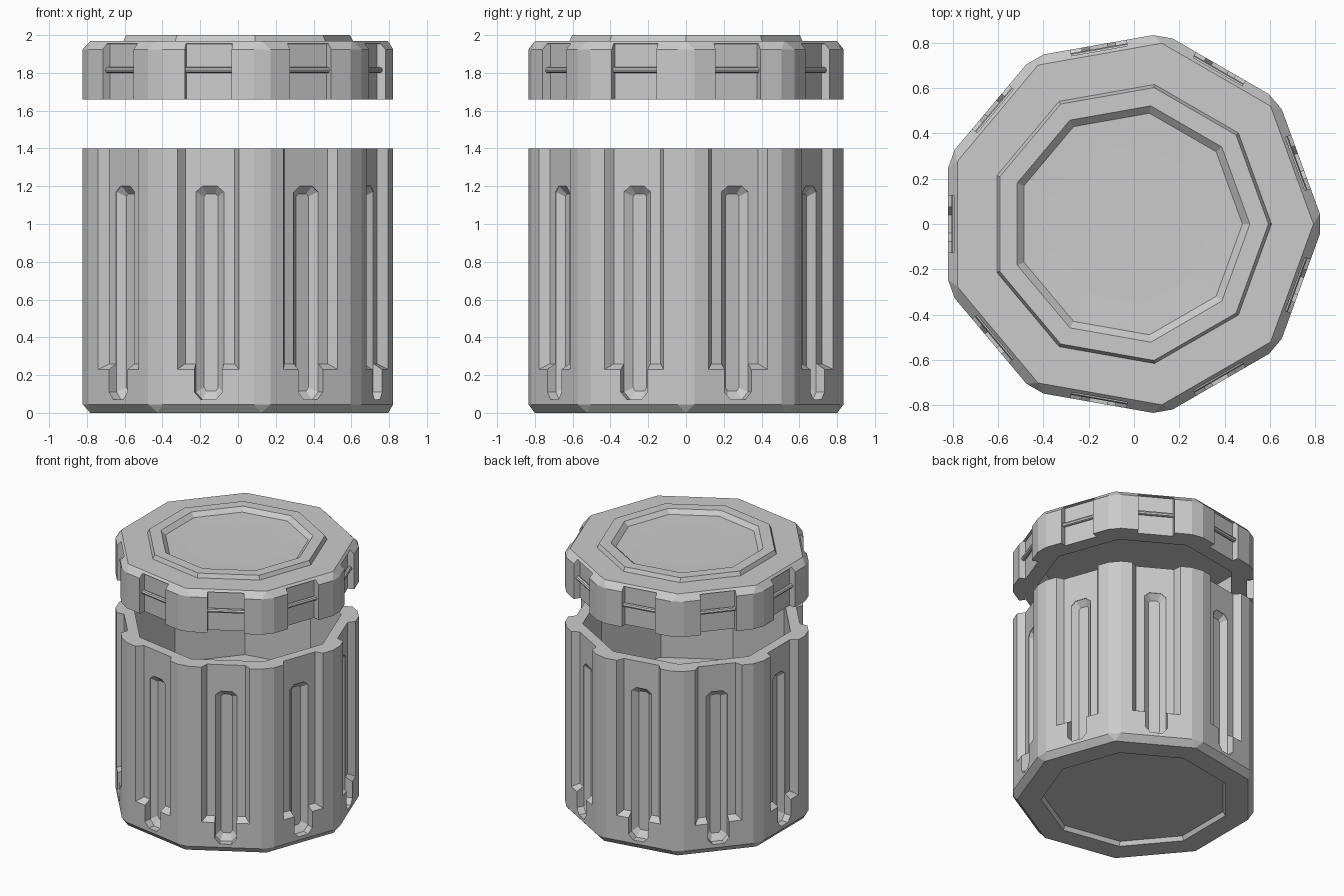
import bpy, bmesh, math
from mathutils import Matrix, Vector

if "Cube" in bpy.data.objects:
    bpy.data.objects.remove(bpy.data.objects["Cube"])

SIDES = 9
OFF = Vector((-0.018, 0, 0))      # odd polygon, shifted so its bounds are centred
HALF = math.pi / SIDES


def finish(bm, name):
    bmesh.ops.remove_doubles(bm, verts=bm.verts, dist=1e-5)
    bmesh.ops.recalc_face_normals(bm, faces=bm.faces)
    me = bpy.data.meshes.new(name)
    bm.to_mesh(me)
    bm.free()
    ob = bpy.data.objects.new(name, me)
    bpy.context.collection.objects.link(ob)
    return ob


def bridge(bm, rings):
    for a, b in zip(rings, rings[1:]):
        n = len(a)
        for i in range(n):
            bm.faces.new((a[i], a[(i + 1) % n], b[(i + 1) % n], b[i]))
    bm.faces.new(rings[0][::-1])
    bm.faces.new(rings[-1])


def nonagon_loft(name, profile):
    """profile rows: apothem, z, corner chamfer half angle in degrees"""
    bm = bmesh.new()
    rings = []
    for apo, z, deg in profile:
        h = math.radians(deg)
        r = apo / math.cos(HALF - h)
        ring = []
        for k in range(SIDES):
            for s in (-h, h):
                t = 2 * HALF * k + s
                ring.append(bm.verts.new(Vector((r * math.cos(t), r * math.sin(t), z)) + OFF))
        rings.append(ring)
    bridge(bm, rings)
    # collapse the doubled points of the sharp-cornered rings
    bmesh.ops.remove_doubles(bm, verts=bm.verts, dist=1e-5)
    return finish(bm, name)


def face_frames():
    for k in range(SIDES):
        t = HALF * (2 * k + 1)
        n = Vector((math.cos(t), math.sin(t), 0))
        yield n, Vector((-n.y, n.x, 0))


def side_cutter(name, layers):
    """layers: distance from axis, outline of (across, z) points; one cutter per side"""
    bm = bmesh.new()
    for n, tan in face_frames():
        bridge(bm, [[bm.verts.new(n * d + tan * a + Vector((0, 0, z)) + OFF) for a, z in pts]
                    for d, pts in layers])
    return finish(bm, name)


def cut(target, cutter):
    cutter.hide_render = True
    mod = target.modifiers.new("cut", 'BOOLEAN')
    mod.operation = 'DIFFERENCE'
    mod.solver = 'EXACT'
    mod.object = cutter
    bpy.context.view_layer.objects.active = target
    bpy.ops.object.modifier_apply(modifier=mod.name)
    bpy.data.objects.remove(cutter, do_unlink=True)


def rect(w, z0, z1):
    return [(-w, z0), (w, z0), (w, z1), (-w, z1)]


def capsule(tip, w, z0, z1, z2, z3):
    return [(-tip, z0), (tip, z0), (w, z1), (w, z2), (tip, z3), (-tip, z3), (-w, z2), (-w, z1)]


# jar body
body = nonagon_loft("jar_body", [
    (0.595, 0.03, 0), (0.61, 0.0, 0), (0.764, 0.0, 0), (0.804, 0.045, 3),
    (0.804, 1.4, 3), (0.68, 1.4, 0), (0.68, 0.79, 0)])

# wide side recesses, open at the rim
cut(body, side_cutter("recess_cutter", [
    (0.83, rect(0.183, 0.215, 1.5)), (0.755, rect(0.132, 0.26, 1.5))]))

# narrow slots inside the recesses
slot = capsule(0.04, 0.075, 0.07, 0.11, 1.17, 1.2)
cut(body, side_cutter("slot_cutter", [
    (0.86, slot), (0.752, slot),
    (0.715, capsule(0.025, 0.038, 0.115, 0.135, 1.145, 1.16))]))

# lid with raised ring and dished top
lid = nonagon_loft("lid", [
    (0.65, 1.90, 0), (0.65, 1.66, 0), (0.804, 1.66, 3), (0.804, 1.925, 3),
    (0.762, 1.97, 0), (0.588, 1.97, 0), (0.575, 2.0, 0), (0.498, 2.0, 0),
    (0.467, 1.97, 0), (0.336, 1.967, 0)])

# grip notches around the lid
cut(lid, side_cutter("notch_cutter", [
    (0.86, rect(0.128, 1.6, 1.96)), (0.757, rect(0.124, 1.6, 1.953))]))

# thin rods across the lid notches
bm = bmesh.new()
for n, tan in face_frames():
    m = Matrix((n, Vector((0, 0, 1)), tan)).transposed().to_4x4()
    m.translation = n * 0.772 + Vector((0, 0, 1.815)) + OFF
    bmesh.ops.create_cone(bm, cap_ends=True, segments=8, radius1=0.016, radius2=0.016,
                          depth=0.262, matrix=m)
finish(bm, "lid_rods")
